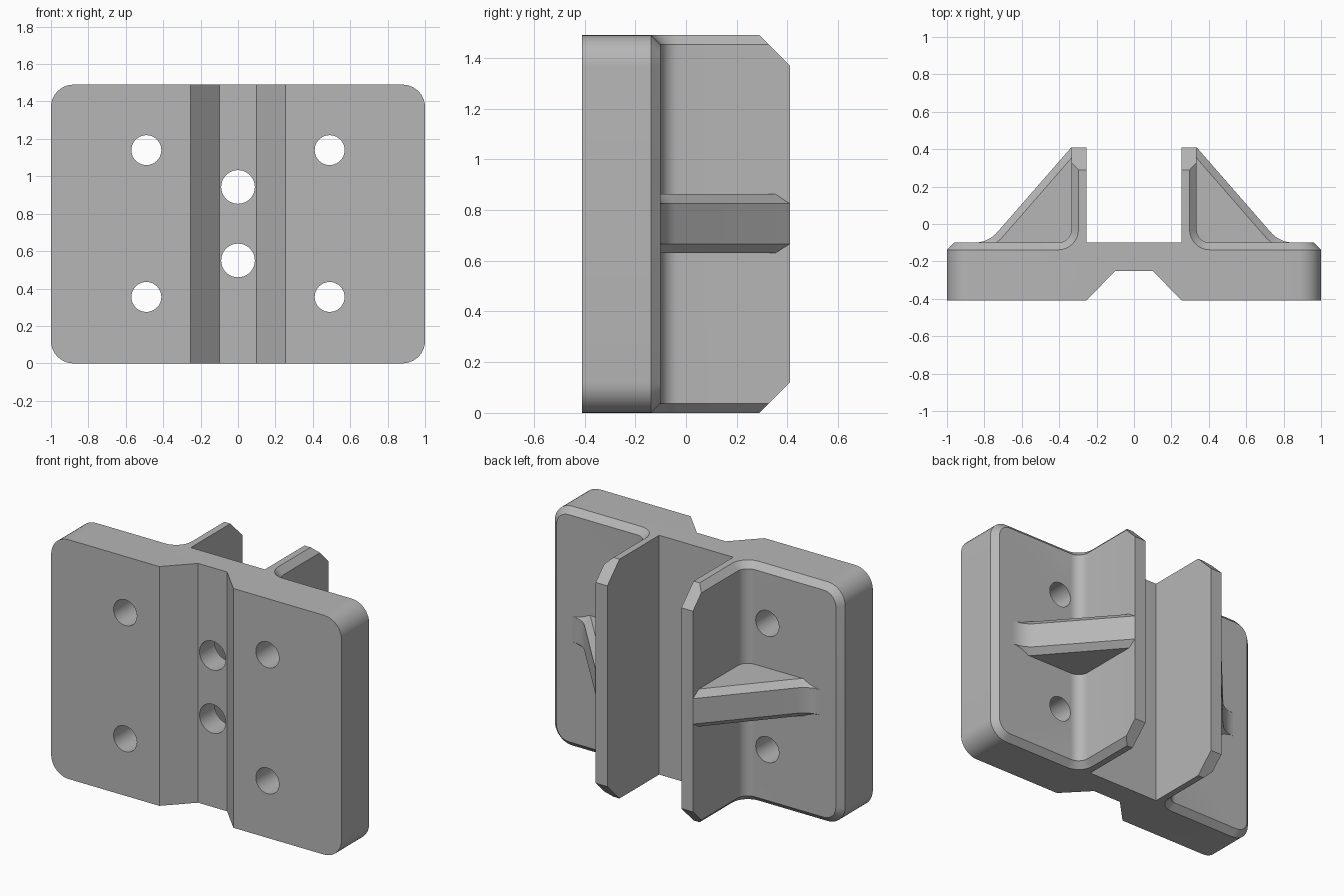
import bpy, bmesh
from math import sin, cos, pi, radians
from mathutils import Matrix, Vector

if "Cube" in bpy.data.objects:
    bpy.data.objects.remove(bpy.data.objects["Cube"], do_unlink=True)

HEIGHT, CHAMFER = 1.49, 0.038
FLANGE_OUT, PLATE_BACK, TIP = 0.335, -0.10, 0.41

grey = bpy.data.materials.new("plain_grey")
grey.use_nodes = True
grey.diffuse_color = (0.47, 0.47, 0.47, 1)
grey.node_tree.nodes["Principled BSDF"].inputs["Base Color"].default_value = grey.diffuse_color


def make_object(name, bm):
    bmesh.ops.recalc_face_normals(bm, faces=bm.faces)
    mesh = bpy.data.meshes.new(name)
    bm.to_mesh(mesh)
    bm.free()
    mesh.materials.append(grey)
    ob = bpy.data.objects.new(name, mesh)
    bpy.context.collection.objects.link(ob)
    return ob


def loft(bm, rings):
    """Skin equal rings of points and cap both ends."""
    loops = [[bm.verts.new(p) for p in ring] for ring in rings]
    n = len(loops[0])
    for a, b in zip(loops, loops[1:]):
        for i in range(n):
            j = (i + 1) % n
            bm.faces.new((a[i], a[j], b[j], b[i]))
    bm.faces.new(loops[0][::-1])
    bm.faces.new(loops[-1])


def arc(cx, cy, r, start, end, steps):
    angles = [radians(start + (end - start) * i / steps) for i in range(steps + 1)]
    return [(cx + r * cos(a), cy + r * sin(a)) for a in angles]


def shade(ob):
    bpy.ops.object.select_all(action='DESELECT')
    ob.select_set(True)
    bpy.context.view_layer.objects.active = ob
    bpy.ops.object.shade_smooth_by_angle(angle=radians(30))


# Plate, groove and flanges: one mirrored profile extruded upwards
fillet = 0.07
half = [(0.10, -0.25), (0.255, -0.41), (1, -0.41), (1, PLATE_BACK)]
half += arc(FLANGE_OUT + fillet, PLATE_BACK + fillet, fillet, 270, 180, 8)
half += [(FLANGE_OUT, TIP), (0.255, TIP), (0.255, PLATE_BACK)]
profile = half + [(-x, y) for x, y in reversed(half)]
bm = bmesh.new()
loft(bm, [[(x, y, z) for x, y in profile] for z in (0, HEIGHT)])
bmesh.ops.recalc_face_normals(bm, faces=bm.faces)

# Rounded plate corners
corners = [e for e in bm.edges
           if all(abs(v.co.x) > 0.99 for v in e.verts)
           and abs(e.verts[0].co.z - e.verts[1].co.z) < 0.01]
bmesh.ops.bevel(bm, geom=corners, offset=0.12, offset_type='OFFSET',
                segments=10, profile=0.5, affect='EDGES', clamp_overlap=False)
bm.normal_update()


# Chamfer round the outer back surface of each wing
def is_wing_back(f):
    c = f.calc_center_median()
    return (0.3 < abs(c.x) < 0.95 and c.y < 0.4
            and abs(f.normal.z) < 0.01 and f.normal.y > -0.01)


rim = [e for e in bm.edges
       if sum(is_wing_back(f) for f in e.link_faces) == 1
       and not all(v.co.y > 0.4 for v in e.verts)]
bmesh.ops.bevel(bm, geom=rim, offset=CHAMFER, offset_type='OFFSET',
                segments=1, profile=0.5, affect='EDGES', clamp_overlap=False)

# Slanted flange corners
for z, direction in ((HEIGHT, 1), (0, -1)):
    bmesh.ops.bisect_plane(bm, geom=bm.verts[:] + bm.edges[:] + bm.faces[:],
                           plane_co=(0, 0.29, z), plane_no=Vector((0, 1, direction)).normalized(),
                           clear_outer=True)
    bmesh.ops.holes_fill(bm, edges=[e for e in bm.edges if e.is_boundary], sides=0)
bracket = make_object("flanged_plate", bm)

# Bolt holes
bm = bmesh.new()
holes = [(x, z, 0.08) for x in (-0.49, 0.49) for z in (0.355, 1.14)]
holes += [(0, z, 0.09) for z in (0.55, 0.943)]
for x, z, r in holes:
    bmesh.ops.create_cone(bm, cap_ends=True, segments=40, radius1=r, radius2=r, depth=1,
                          matrix=Matrix.Translation((x, -0.25, z)) @ Matrix.Rotation(pi / 2, 4, 'X'))
cutter = make_object("hole_cutter", bm)
cutter.hide_render = True
drill = bracket.modifiers.new("holes", 'BOOLEAN')
drill.operation = 'DIFFERENCE'
drill.solver = 'EXACT'
drill.object = cutter
bpy.context.view_layer.objects.active = bracket
bpy.ops.object.modifier_apply(modifier=drill.name)
bpy.data.objects.remove(cutter, do_unlink=True)
shade(bracket)


# Gusset ribs with chamfered edges and a curved foot
def rib_outline(inset):
    top = TIP - inset * 1.52
    foot = arc(0.855, 0.065, 0.165 + inset, 221, 270, 8)
    return [(0.30, -0.16), (0.30, 0.25), (FLANGE_OUT, top)] + foot + [(0.855, -0.16)]


levels = [(0.63, CHAMFER), (0.667, 0), (0.825, 0), (0.863, CHAMFER)]
for side, name in ((1, "left_rib"), (-1, "right_rib")):
    bm = bmesh.new()
    loft(bm, [[(side * x, y, z) for x, y in rib_outline(inset)] for z, inset in levels])
    shade(make_object(name, bm))
